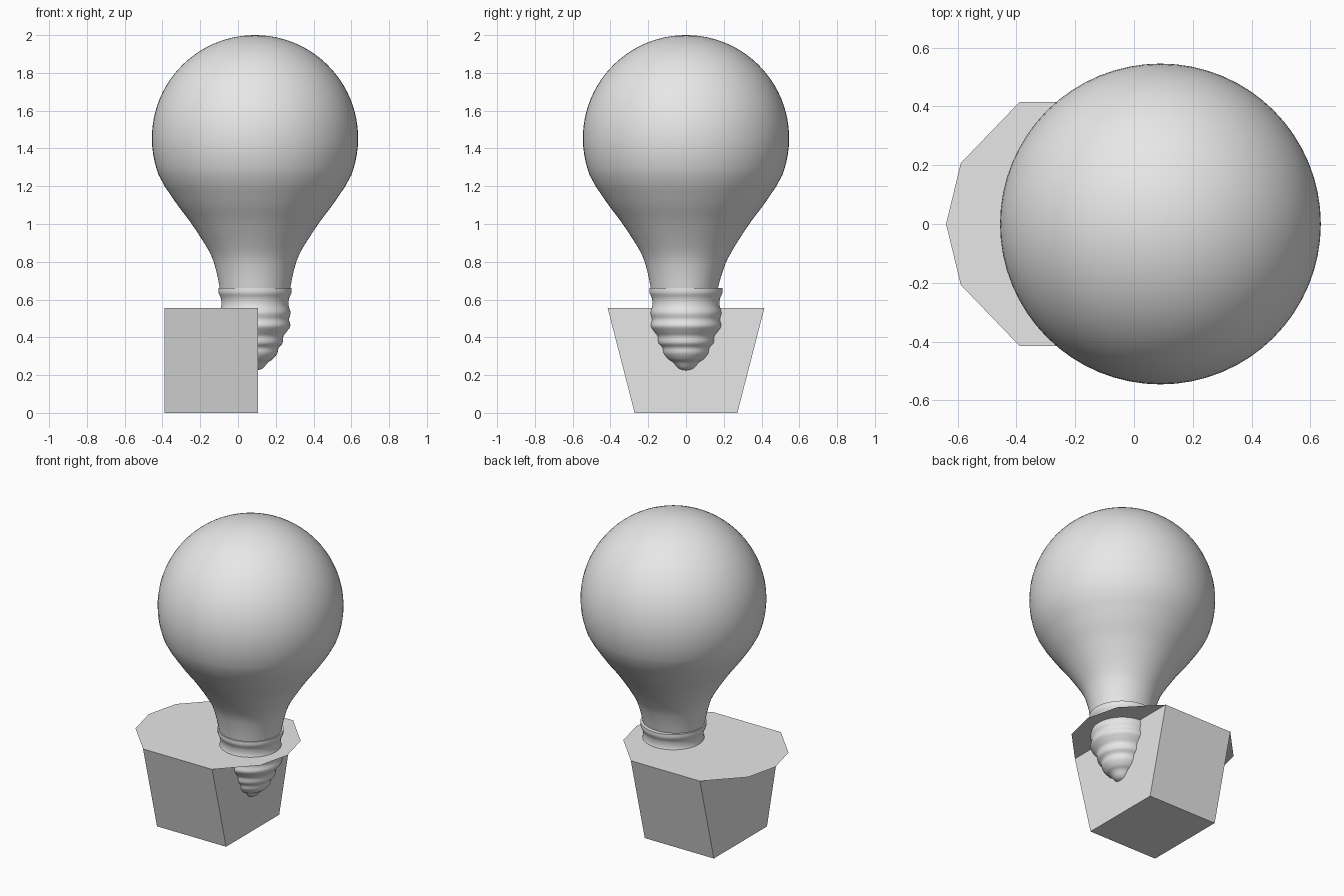
import bpy
import math
from mathutils import Vector

old = bpy.data.objects.get("Cube")
if old:
    bpy.data.objects.remove(old, do_unlink=True)

grey = bpy.data.materials.new("plain_grey")
grey.use_nodes = True
grey.diffuse_color = (0.8, 0.8, 0.8, 1)
grey.node_tree.nodes["Principled BSDF"].inputs["Base Color"].default_value = (0.8, 0.8, 0.8, 1)

AXIS_X = 0.09
SEGMENTS = 64


def make_object(name, verts, faces):
    mesh = bpy.data.meshes.new(name)
    mesh.from_pydata(verts, [], faces)
    mesh.materials.append(grey)
    mesh.update()
    obj = bpy.data.objects.new(name, mesh)
    bpy.context.collection.objects.link(obj)
    return obj


def smooth_profile(points, steps=4):
    """Catmull-Rom interpolation through (radius, z) points."""
    pts = [Vector(p) for p in points]
    pts = [pts[0]] + pts + [pts[-1]]
    out = []
    for a, b, c, d in zip(pts, pts[1:], pts[2:], pts[3:]):
        for i in range(steps):
            t = i / steps
            out.append(b + (c - a) * t / 2 + (2 * a - 5 * b + 4 * c - d) * t * t / 2
                       + (3 * b - a - 3 * c + d) * t ** 3 / 2)
    return out + [pts[-1]]


def lathe(name, profile):
    """Revolve a bottom-to-top profile round the bulb axis."""
    n = SEGMENTS
    verts = []
    for r, z in profile:
        for k in range(n):
            a = math.tau * k / n
            verts.append((AXIS_X + r * math.cos(a), r * math.sin(a), z))
    faces = [(j * n + k, j * n + (k + 1) % n, (j + 1) * n + (k + 1) % n, (j + 1) * n + k)
             for j in range(len(profile) - 1) for k in range(n)]
    faces.append(tuple(reversed(range(n))))
    faces.append(tuple(range(len(verts) - n, len(verts))))
    obj = make_object(name, verts, faces)
    bpy.ops.object.select_all(action="DESELECT")
    obj.select_set(True)
    bpy.context.view_layer.objects.active = obj
    bpy.ops.object.shade_smooth_by_angle(angle=math.radians(50))
    return obj


# Glass: flared neck running into a round globe
neck = smooth_profile([(0.185, 0.65), (0.205, 0.75), (0.24, 0.85), (0.335, 1.0),
                       (0.41, 1.1), (0.478, 1.2)])
globe = []
for i in range(29):
    a = math.radians(-21 + 110.8 * i / 28)
    globe.append((0.546 * math.cos(a), 1.454 + 0.546 * math.sin(a)))
glass = lathe("bulb_glass", neck + globe)

# Slight dent on the back of the neck
for v in glass.data.vertices:
    if v.co.y > 0 and v.co.z < 0.85:
        v.co.y *= 1 - 0.1 * (0.85 - v.co.z) / 0.2

# Screw cap: ribbed and tapering to a point
cap = smooth_profile([(0.002, 0.222), (0.04, 0.235), (0.07, 0.268), (0.095, 0.285),
                      (0.118, 0.315), (0.125, 0.345), (0.146, 0.37), (0.15, 0.405),
                      (0.168, 0.43), (0.187, 0.46), (0.18, 0.495), (0.188, 0.53),
                      (0.178, 0.57), (0.18, 0.605), (0.193, 0.635), (0.194, 0.66)])
lathe("screw_cap", cap)

# Box: upright ends, sloping front and back, open under the plate
LEFT, RIGHT, TOP = -0.39, 0.105, 0.556
box_verts = [(x, y, z) for z, half in ((0, 0.272), (TOP, 0.415))
             for x, y in ((LEFT, -half), (RIGHT, -half), (RIGHT, half), (LEFT, half))]
box_faces = [(3, 2, 1, 0)] + [(k, (k + 1) % 4, (k + 1) % 4 + 4, k + 4) for k in range(4)]
make_object("box_base", box_verts, box_faces)

# Thin ten-sided plate on the box
half_outline = [(0.497, 0), (0.447, 0.207), (0.247, 0.415)]
mid = (LEFT + RIGHT) / 2
quarter_back = half_outline + [(-x, y) for x, y in reversed(half_outline)]
outline = quarter_back + [(x, -y) for x, y in reversed(quarter_back[1:-1])]
make_object("top_plate", [(mid + x, y, TOP) for x, y in outline], [tuple(range(len(outline)))])
